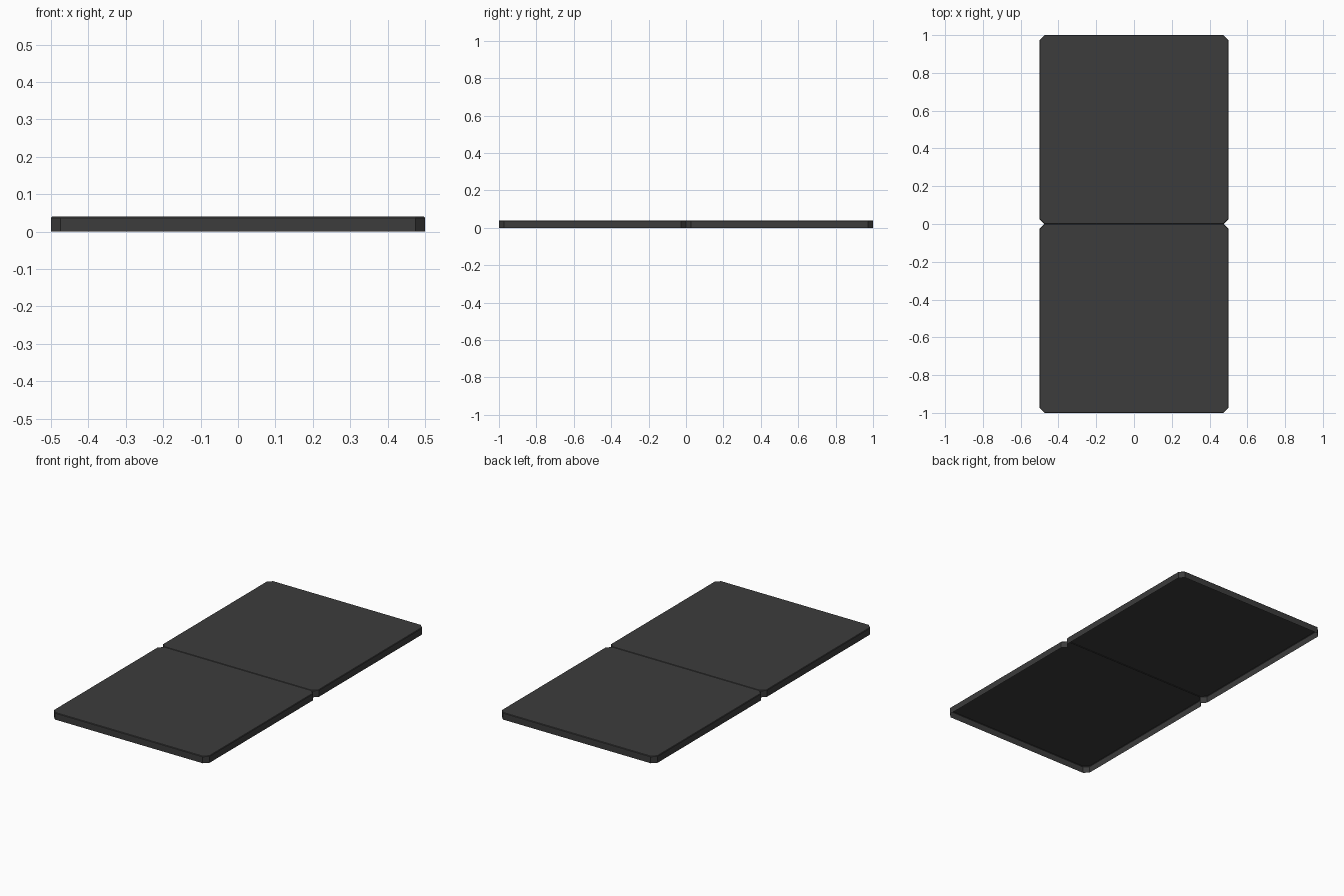
import bpy, bmesh

if "Cube" in bpy.data.objects:
    bpy.data.objects.remove(bpy.data.objects["Cube"])

H, B, C = 0.04, 0.003, 0.026   # height, top edge bevel, corner chamfer

mat = bpy.data.materials.new("dark_grey")
mat.diffuse_color = (0.045, 0.045, 0.045, 1)
mat.use_nodes = True
mat.node_tree.nodes["Principled BSDF"].inputs["Base Color"].default_value = mat.diffuse_color


def outline(y0, y1, inset):
    """Square with chamfered corners, first edge lying on y0."""
    i, c = inset, C - inset * 0.414 / 1.0
    x, a, b = 0.5 - i, y0 + i, y1 - i
    c = C - i * 0.586
    return [(-x + c, a), (x - c, a), (x, a + c), (x, b - c),
            (x - c, b), (-x + c, b), (-x, b - c), (-x, a + c)]


def panel(name, side):
    """Thin shell open underneath, without a wall on the shared fold edge."""
    bm = bmesh.new()

    def ring(inset, z):
        return [bm.verts.new((x * side, y * side, z)) for x, y in outline(0, 1, inset)]

    foot, edge, top = ring(0, 0), ring(0, H - B), ring(B, H)
    bm.faces.new(top)
    for i in range(8):
        j = (i + 1) % 8
        bm.faces.new((edge[i], edge[j], top[j], top[i]))
        if i:  # edge 0 is the fold
            bm.faces.new((foot[i], foot[j], edge[j], edge[i]))
    loose = [v for v in bm.verts if not v.link_faces]
    bmesh.ops.delete(bm, geom=loose, context='VERTS')
    me = bpy.data.meshes.new(name)
    bm.to_mesh(me)
    bm.free()
    me.materials.append(mat)
    ob = bpy.data.objects.new(name, me)
    bpy.context.collection.objects.link(ob)


# two square panels meeting at the fold line
panel("back_panel", 1)
panel("front_panel", -1)
